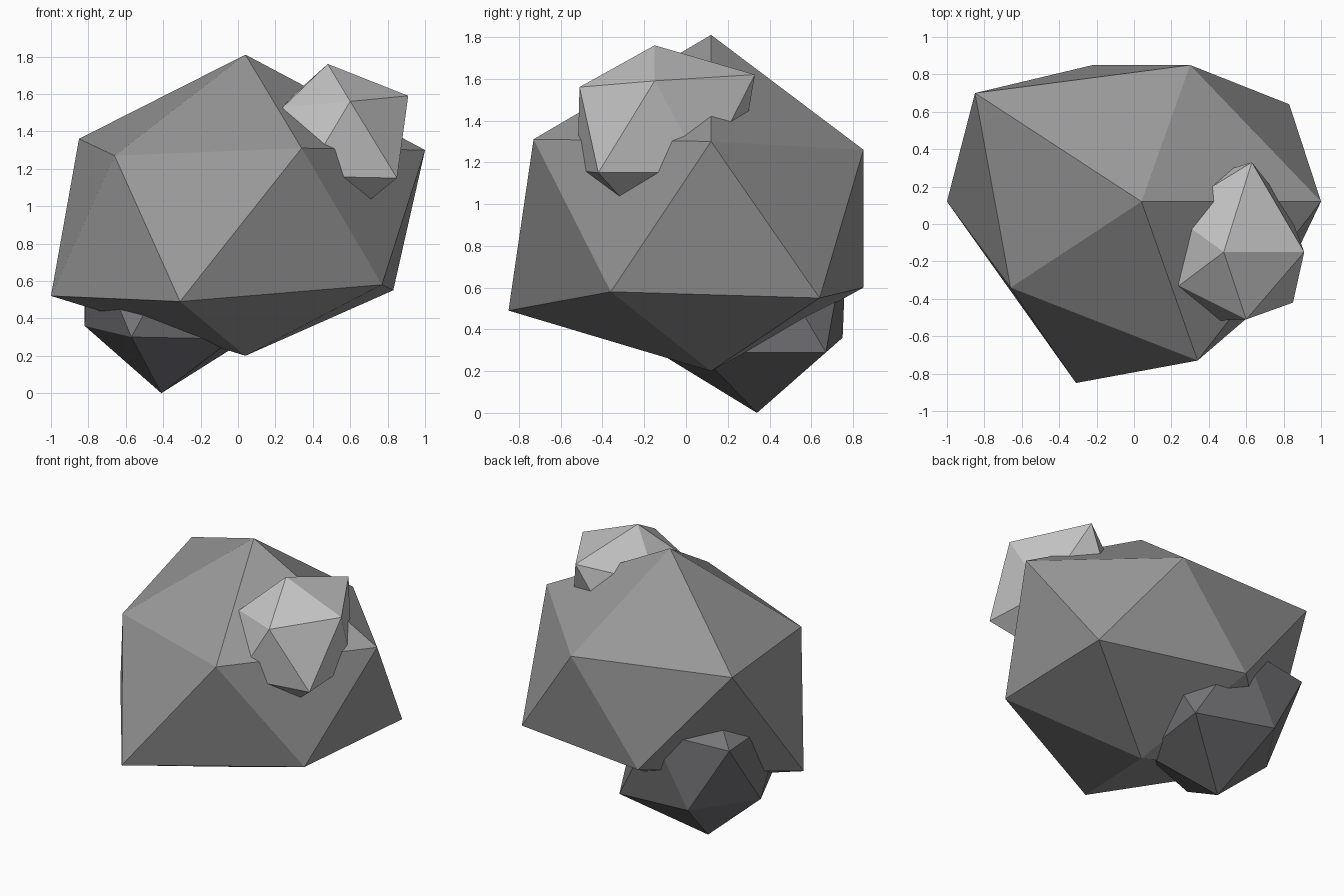
import bpy, bmesh, math

if "Cube" in bpy.data.objects:
    bpy.data.objects.remove(bpy.data.objects["Cube"])


def material(name, rgb):
    m = bpy.data.materials.new(name)
    m.diffuse_color = (*rgb, 1)
    m.use_nodes = True
    m.node_tree.nodes["Principled BSDF"].inputs["Base Color"].default_value = m.diffuse_color
    return m


def ring_key(v):
    """Order icosphere points: bottom, lower ring, upper ring, top, each ring by angle."""
    on_axis = math.hypot(v.co.x, v.co.y) < 0.01
    angle = 0 if on_axis else (math.atan2(v.co.y, v.co.x) + 0.1) % math.tau
    return (round(v.co.z, 2), angle)


def rock(name, mat, bottom, lower, upper, top):
    """A low-poly icosphere whose points are pulled to uneven positions."""
    bm = bmesh.new()
    bmesh.ops.create_icosphere(bm, subdivisions=1, radius=1)
    points = [bottom, *lower, *upper, top]
    for v, co in zip(sorted(bm.verts, key=ring_key), points):
        v.co = co
    bmesh.ops.recalc_face_normals(bm, faces=bm.faces[:])
    mesh = bpy.data.meshes.new(name)
    bm.to_mesh(mesh)
    bm.free()
    mesh.materials.append(mat)
    ob = bpy.data.objects.new(name, mesh)
    bpy.context.collection.objects.link(ob)


# Main boulder
rock("main_boulder", material("mid grey stone", (0.32, 0.32, 0.32)),
     (0.04, 0.12, 0.20),
     [(0.83, 0.64, 0.55), (-0.22, 0.85, 0.60), (-1.0, 0.12, 0.52),
      (-0.31, -0.85, 0.49), (0.77, -0.36, 0.58)],
     [(1.0, 0.12, 1.30), (0.30, 0.85, 1.26), (-0.85, 0.70, 1.36),
      (-0.66, -0.34, 1.27), (0.34, -0.73, 1.31)],
     (0.04, 0.12, 1.81))

# Light lump on the upper right
rock("light_lump", material("light grey stone", (0.55, 0.55, 0.55)),
     (0.48, -0.15, 0.85),
     [(0.82, 0.09, 1.15), (0.37, 0.25, 1.15), (0.08, -0.15, 1.15),
      (0.36, -0.52, 1.16), (0.85, -0.42, 1.15)],
     [(0.91, -0.15, 1.59), (0.63, 0.33, 1.62), (0.19, 0.06, 1.50),
      (0.24, -0.33, 1.53), (0.60, -0.51, 1.56)],
     (0.48, -0.15, 1.76))

# Dark lump under the back left
rock("dark_lump", material("dark grey stone", (0.18, 0.18, 0.19)),
     (-0.41, 0.34, 0.0),
     [(0.05, 0.67, 0.29), (-0.54, 0.75, 0.36), (-0.82, 0.34, 0.36),
      (-0.57, -0.15, 0.30), (-0.03, 0.06, 0.29)],
     [(0.10, 0.34, 0.85), (-0.27, 0.77, 0.85), (-0.82, 0.69, 0.83),
      (-0.80, 0.04, 0.85), (-0.27, -0.10, 0.85)],
     (-0.41, 0.34, 1.10))
